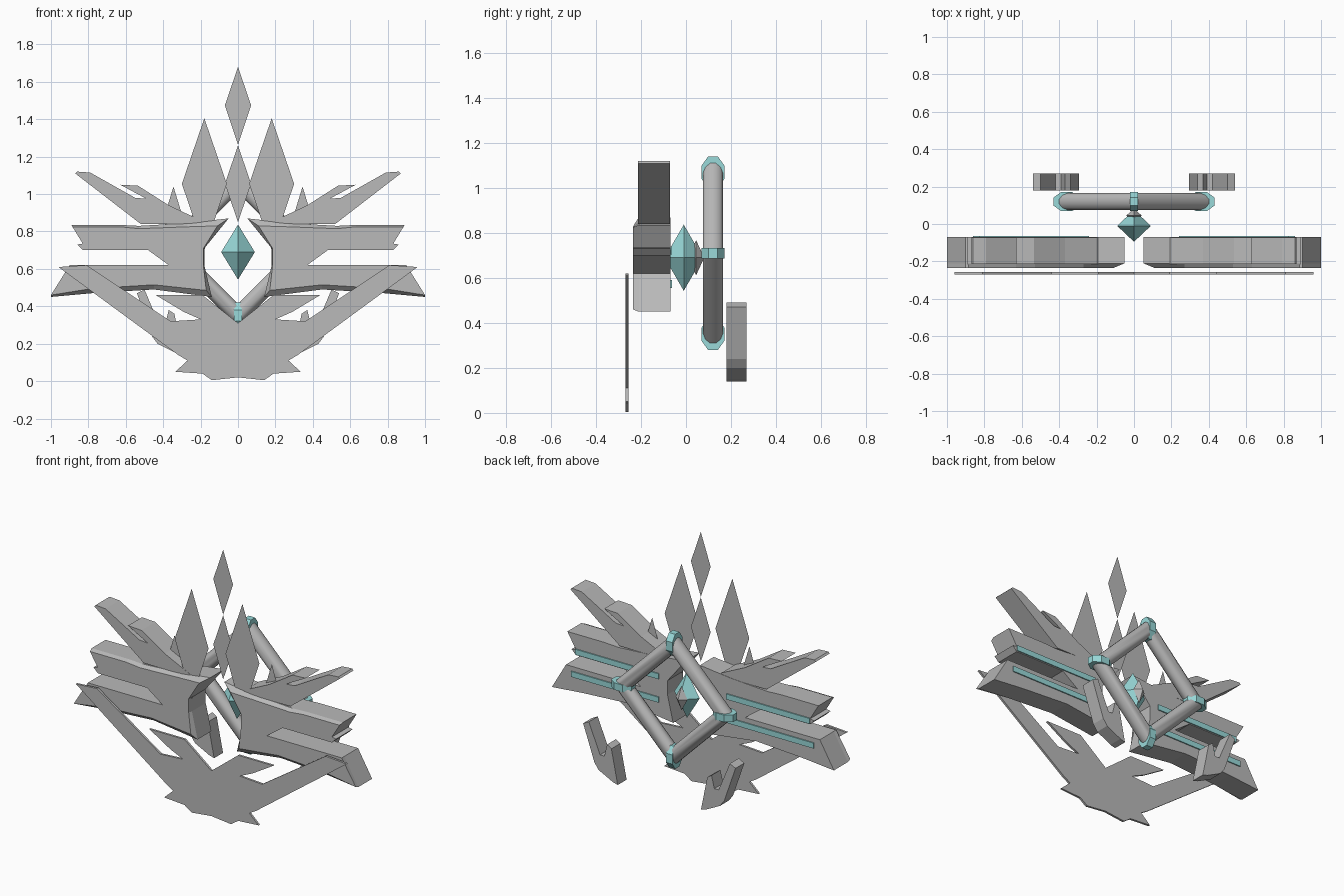
import bpy, bmesh, math
from mathutils import Matrix

cube = bpy.data.objects.get("Cube")
if cube:
    bpy.data.objects.remove(cube, do_unlink=True)


def material(name, rgb):
    m = bpy.data.materials.new(name)
    m.use_nodes = True
    m.diffuse_color = (*rgb, 1)
    bsdf = next(n for n in m.node_tree.nodes if n.type == 'BSDF_PRINCIPLED')
    bsdf.inputs["Base Color"].default_value = (*rgb, 1)
    return m


GREY = material("pale grey", (0.49, 0.49, 0.49))
CYAN = material("soft cyan", (0.32, 0.70, 0.70))


def finish(bm, name, mat):
    bmesh.ops.recalc_face_normals(bm, faces=bm.faces)
    mesh = bpy.data.meshes.new(name)
    bm.to_mesh(mesh)
    bm.free()
    mesh.materials.append(mat)
    ob = bpy.data.objects.new(name, mesh)
    bpy.context.collection.objects.link(ob)
    return ob


def loft(name, layers, mat):
    """Join matching (y, [(x, z), ...]) outlines and cap both ends."""
    bm = bmesh.new()
    rings = [[bm.verts.new((x, y, z)) for x, z in pts] for y, pts in layers]
    for a, b in zip(rings, rings[1:]):
        for i in range(len(a)):
            j = (i + 1) % len(a)
            bm.faces.new((a[i], a[j], b[j], b[i]))
    bm.faces.new(rings[0])
    bm.faces.new(rings[-1])
    return finish(bm, name, mat)


def flip(pts, s):
    return [(s * x, z) for x, z in pts]


def slab(name, pts, y0, y1, mat):
    return loft(name, [(y0, pts), (y1, pts)], mat)


def crystal(name, x, y, half, bottom, middle, top):
    """Paper-thin kite."""
    bm = bmesh.new()
    pts = [(x, bottom), (x + half, middle), (x, top), (x - half, middle)]
    bm.faces.new([bm.verts.new((px, y, pz)) for px, pz in pts])
    return finish(bm, name, GREY)


def octahedron(name, centre, rx, ry, rz, mat):
    bm = bmesh.new()
    ring = [bm.verts.new((centre[0] + a * rx, centre[1] + b * ry, centre[2]))
            for a, b in ((1, 0), (0, 1), (-1, 0), (0, -1))]
    for s in (1, -1):
        tip = bm.verts.new((centre[0], centre[1], centre[2] + s * rz))
        for i in range(4):
            bm.faces.new((ring[i], ring[(i + 1) % 4], tip))
    return finish(bm, name, mat)


# Wing outlines: front face, and the wider body behind its bevel
wing_front = [(.11, .83), (.27, .825), (.53, .815), (.63, .825), (.885, .825),
              (.83, .735), (.86, .73), (.83, .70), (.48, .70), (.37, .62),
              (.90, .62), (1.0, .46), (.78, .495), (.45, .515), (.17, .485),
              (.185, .62), (.185, .71)]
wing_back = [(.05, .87), (.27, .845), (.53, .83), (.63, .835), (.89, .835),
             (.83, .735), (.86, .73), (.83, .70), (.48, .70), (.37, .62),
             (.90, .62), (1.0, .45), (.78, .47), (.45, .49), (.14, .45),
             (.18, .62), (.18, .71)]
# Forked feather above each wing
feather = [(.18, .84), (.52, .84), (.87, 1.11), (.86, 1.12), (.79, 1.115),
           (.55, .98), (.49, .975), (.63, 1.05), (.535, 1.045), (.37, .94),
           (.20, .86)]
# Forked fin behind and below the ring
fin = [(.54, .47), (.50, .49), (.42, .30), (.39, .30), (.37, .38), (.34, .36),
       (.295, .14), (.33, .15), (.43, .20), (.46, .24)]

for side, s in (("left", 1), ("right", -1)):
    front, back = flip(wing_front, s), flip(wing_back, s)
    loft(f"{side}_wing", [(-.235, front), (-.21, back), (-.07, back)], GREY)
    slab(f"{side}_wing_feather", flip(feather, s), -.213, -.072, GREY)
    slab(f"{side}_lower_fin", flip(fin, s), .18, .27, GREY)
    # Glowing strips along the back of the wing
    for label, z0, z1, x1 in (("upper", .705, .74, .83), ("lower", .555, .59, .86)):
        strip = [(.24, z0), (x1, z0), (x1, z1), (.24, z1)]
        slab(f"{side}_{label}_strip", flip(strip, s), -.072, -.063, CYAN)
    crystal(f"{side}_tall_crystal", s * .18, -.212, .12, .70, 1.055, 1.405)
    crystal(f"{side}_small_crystal", s * .345, -.15, .055, .72, .86, 1.04)

# Crystals on the centre line
crystal("top_crystal", 0, -.15, .07, 1.265, 1.475, 1.68)
crystal("middle_crystal", 0, -.15, .07, .85, 1.055, 1.26)

# Flat forked plate at the front, drawn as one half and mirrored
half = [(.14, .005), (.19, .04), (.335, .05), (.27, .11), (.32, .14),
        (.96, .61), (.81, .62), (.36, .32), (.20, .33), (.29, .37),
        (.44, .46), (.19, .46)]
plate = [(0, .02)] + half + [(0, .31)] + flip(half[::-1], -1)
slab("front_plate", plate, -.27, -.256, GREY)

# Gem and its holder
octahedron("gem", (0, -.01, .69), .09, .085, .147, CYAN)
octahedron("gem_holder", (0, .045, .69), .042, .036, .078, GREY)

# Diamond ring with mitred corners
RING_Y, RING_Z, RING_R = .12, .71, .36
bm = bmesh.new()
sections = []
for k in range(4):
    a = k * math.pi / 2
    sections.append([])
    for i in range(12):
        t = 2 * math.pi * (i + .5) / 12
        r = RING_R + .065 * math.cos(t)
        sections[k].append(bm.verts.new((r * math.cos(a), RING_Y + .047 * math.sin(t),
                                         RING_Z + r * math.sin(a))))
for k in range(4):
    a, b = sections[k], sections[(k + 1) % 4]
    for i in range(12):
        j = (i + 1) % 12
        bm.faces.new((a[i], a[j], b[j], b[i]))
ring = finish(bm, "diamond_ring", GREY)
bpy.ops.object.select_all(action='DESELECT')
ring.select_set(True)
bpy.context.view_layer.objects.active = ring
bpy.ops.object.shade_smooth_by_angle(angle=math.radians(40))

# Cyan collars over the ring corners
for k, name in enumerate(("left", "top", "right", "bottom")):
    bm = bmesh.new()
    bmesh.ops.create_cone(bm, cap_ends=True, segments=8, radius1=1, radius2=1, depth=.045,
                          matrix=Matrix.Rotation(math.pi / 8, 4, 'Z'))
    # Stretch radially, then swing to the corner
    place = (Matrix.Translation((0, RING_Y, RING_Z))
             @ Matrix.Rotation(-k * math.pi / 2, 4, 'Y')
             @ Matrix.Translation((RING_R, 0, 0))
             @ Matrix.Diagonal((.077, .055, 1, 1)))
    bmesh.ops.transform(bm, matrix=place, verts=bm.verts)
    finish(bm, f"{name}_collar", CYAN)
